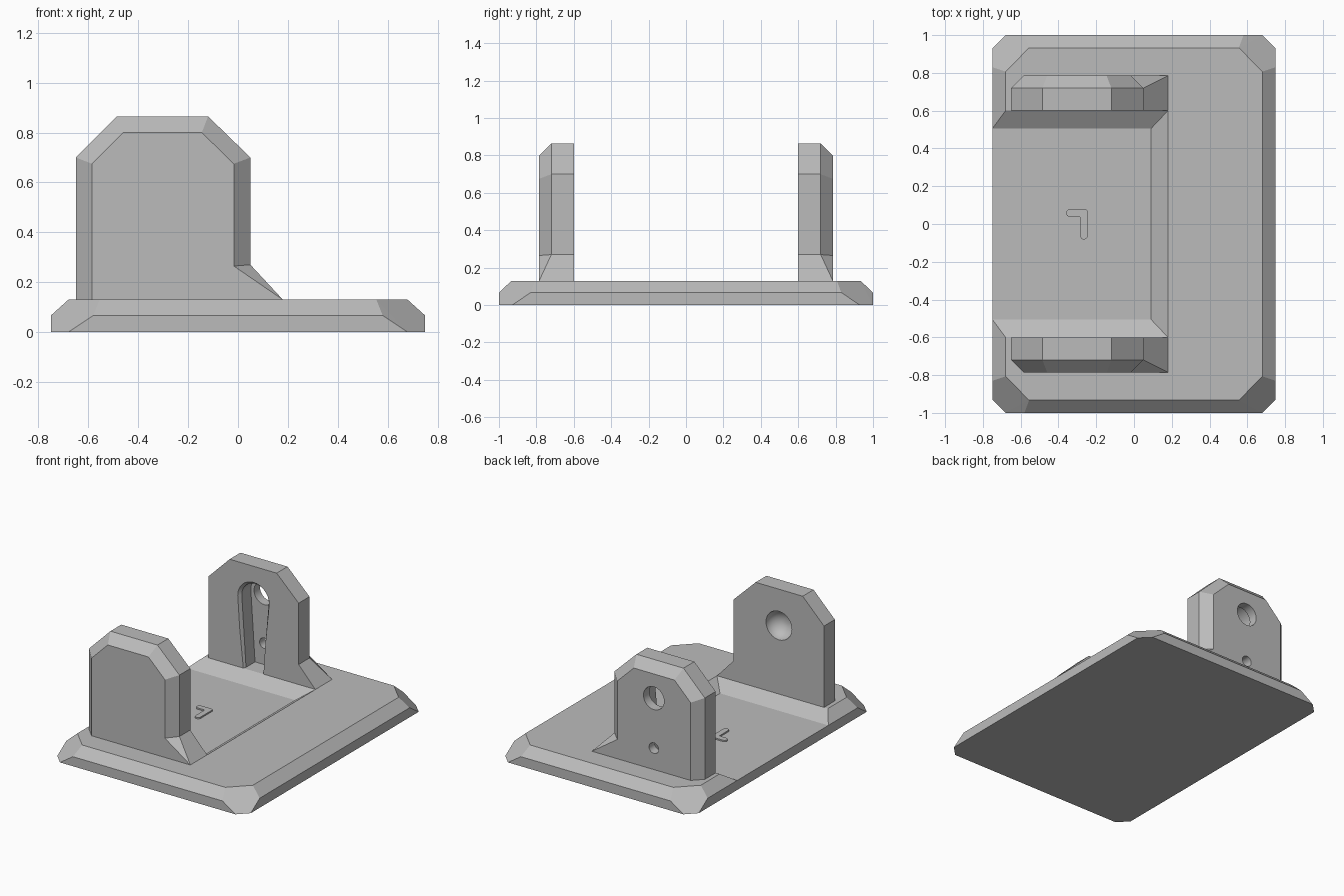
import bpy, bmesh, math
from mathutils import Vector

if "Cube" in bpy.data.objects:
    bpy.data.objects.remove(bpy.data.objects["Cube"])

grey = bpy.data.materials.new("plain grey")
grey.diffuse_color = (0.5, 0.5, 0.5, 1)
grey.use_nodes = True
grey.node_tree.nodes["Principled BSDF"].inputs["Base Color"].default_value = grey.diffuse_color


def finish(bm, name):
    bmesh.ops.recalc_face_normals(bm, faces=bm.faces)
    me = bpy.data.meshes.new(name)
    bm.to_mesh(me)
    bm.free()
    me.materials.append(grey)
    ob = bpy.data.objects.new(name, me)
    bpy.context.collection.objects.link(ob)
    return ob


def hull(name, pts):
    bm = bmesh.new()
    for p in pts:
        bm.verts.new(p)
    bmesh.ops.convex_hull(bm, input=bm.verts)
    bmesh.ops.dissolve_limit(bm, angle_limit=0.01, verts=bm.verts, edges=bm.edges)
    return finish(bm, name)


def loft(name, rings):
    """Bridge equal-length rings of points and cap both ends."""
    bm = bmesh.new()
    rows = [[bm.verts.new(p) for p in r] for r in rings]
    n = len(rows[0])
    for a, b in zip(rows, rows[1:]):
        for i in range(n):
            j = (i + 1) % n
            bm.faces.new((a[i], a[j], b[j], b[i]))
    bm.faces.new(rows[0])
    bm.faces.new(rows[-1])
    bmesh.ops.remove_doubles(bm, verts=bm.verts, dist=1e-5)
    return finish(bm, name)


def disc(r, y, z, n=32, x=-0.3):
    return [(x + r * math.cos(2 * math.pi * i / n), y,
             z + r * math.sin(2 * math.pi * i / n)) for i in range(n)]


def cut(ob, cutter):
    cutter.hide_render = True
    m = ob.modifiers.new("cut", 'BOOLEAN')
    m.operation, m.solver, m.object = 'DIFFERENCE', 'EXACT', cutter
    bpy.context.view_layer.objects.active = ob
    bpy.ops.object.modifier_apply(modifier=m.name)
    bpy.data.objects.remove(cutter)


# Base plate with bevelled rim and slanted corners
corner = [(0.75, 0.93, 0), (0.68, 1, 0), (0.75, 0.83, 0.067), (0.58, 1, 0.067),
          (0.68, 0.807, 0.13), (0.555, 0.933, 0.13)]
base = hull("base_plate", [(sx * x, sy * y, z) for x, y, z in corner
                           for sx in (-1, 1) for sy in (-1, 1)])

# Shallow sloped tray, open on the left
tray = [(0.09, 0.505, 0.067), (0.27, 0.695, 0.193),
        (-1, 0.505, 0.067), (-1, 0.695, 0.193)]
cut(base, hull("tray_cutter", [(x, s * y, z) for x, y, z in tray for s in (-1, 1)]))

# Two upright brackets with bevelled outer edge and a foot gusset
inner = [(-0.65, 0.13), (-0.65, 0.7), (-0.485, 0.865), (-0.12, 0.865),
         (0.05, 0.7), (0.05, 0.27), (0.18, 0.13)]
outer = [(-0.585, 0.13), (-0.585, 0.675), (-0.46, 0.8), (-0.145, 0.8),
         (-0.017, 0.675), (-0.017, 0.265), (0.18, 0.13)]


def bracket(name, s):
    mid = [(x, s * (0.72 if x < 0.1 else 0.785), z) for x, z in inner]
    return loft(name, [[(x, s * 0.6, z) for x, z in inner], mid,
                       [(x, s * 0.785, z) for x, z in outer]])


rear = bracket("rear_bracket", 1)
front = bracket("front_bracket", -1)


# Tapered arched slot on the inside of the rear bracket
def arch(r, half, y):
    pts = [(-0.3 + r * math.cos(a), y, 0.63 + r * math.sin(a))
           for a in (math.pi * i / 16 for i in range(17))]
    return pts + [(-0.3 - half, y, 0.1), (-0.3 + half, y, 0.1)]


cut(rear, loft("slot_cutter", [arch(0.135, 0.08, 0.585), arch(0.105, 0.07, 0.62),
                               arch(0.105, 0.07, 0.72)]))

# Round holes through the rear bracket
for r, z in ((0.08, 0.63), (0.037, 0.28)):
    cut(rear, loft("hole_cutter", [disc(r, 0.65, z), disc(r, 0.9, z)]))

# Round dimple on the inside of the front bracket
steps = [math.pi / 2 * i / 8 for i in range(8)]
cut(front, loft("dimple_cutter", [disc(0.1, -0.55, 0.61)] +
                [disc(0.1 * math.cos(a), -0.6 - 0.09 * math.sin(a), 0.61) for a in steps]))

# Small raised hook marker on the tray floor, with rounded ends
path = [Vector(p) for p in ((-0.34, 0.058), (-0.265, 0.058), (-0.265, -0.062))]
r = 0.02
end_a = [(path[0].x + r * math.cos(a), path[0].y + r * math.sin(a))
         for a in (math.pi * (0.5 + i / 8) for i in range(9))]
end_b = [(path[2].x + r * math.cos(a), path[2].y + r * math.sin(a))
         for a in (math.pi * (1 + i / 8) for i in range(9))]
outline = end_a + [(-0.285, 0.038)] + end_b + [(-0.245, 0.068), (-0.255, 0.078)]
loft("hook_marker", [[(x, y, z) for x, y in outline] for z in (0.06, 0.077)])

# Smooth the round cuts, keep the bevels crisp
for ob in (rear, front):
    bpy.ops.object.select_all(action='DESELECT')
    ob.select_set(True)
    bpy.context.view_layer.objects.active = ob
    bpy.ops.object.shade_smooth_by_angle(angle=math.radians(20))
